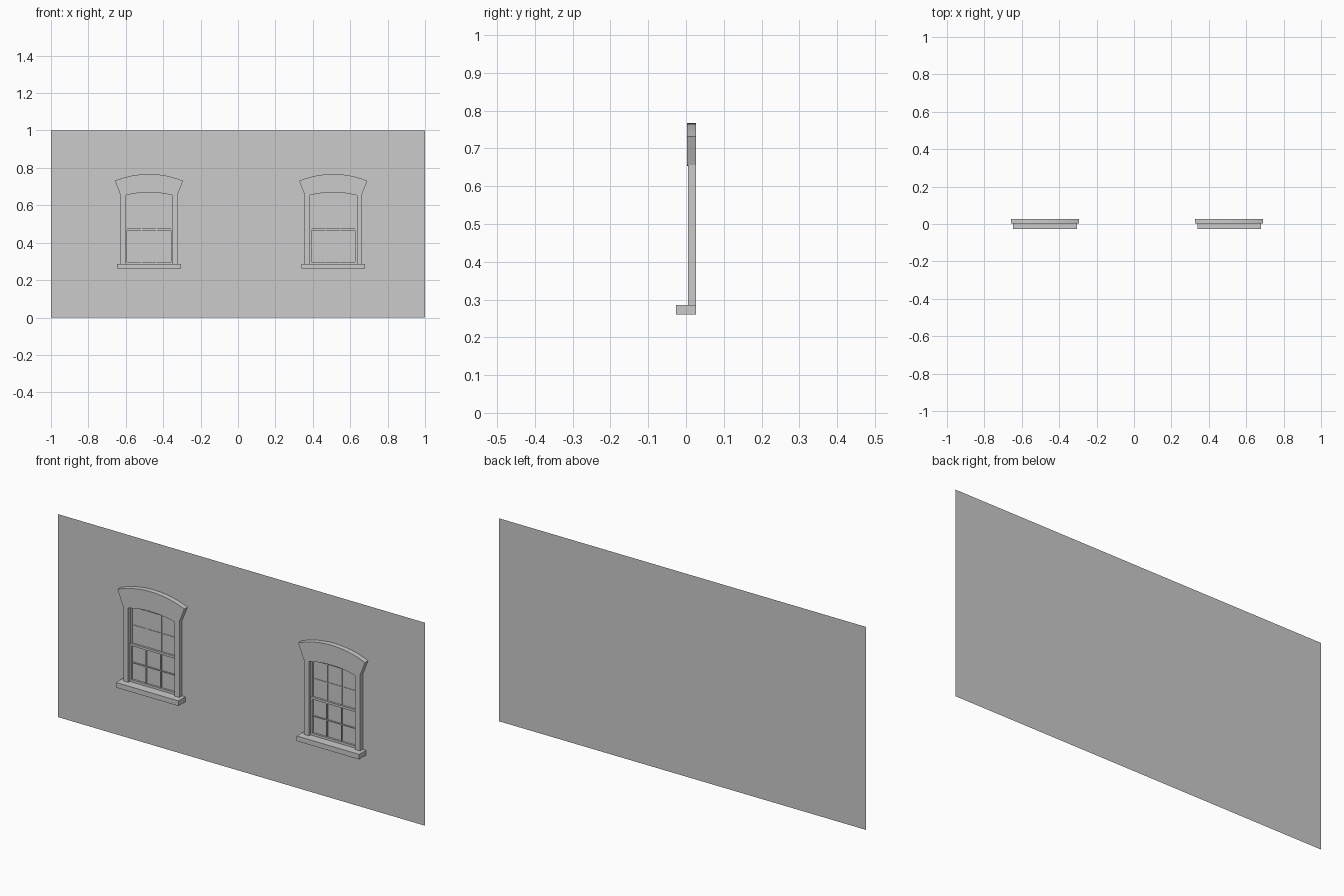
import bpy, bmesh, math

cube = bpy.data.objects.get("Cube")
if cube:
    bpy.data.objects.remove(cube, do_unlink=True)

grey = bpy.data.materials.new("plain_grey")
grey.use_nodes = True
colour = (0.6, 0.6, 0.6, 1)
grey.diffuse_color = colour
grey.node_tree.nodes["Principled BSDF"].inputs["Base Color"].default_value = colour

WALL_Y = 0.027
BACK = WALL_Y - 0.0004


def finish(name, bm):
    bmesh.ops.recalc_face_normals(bm, faces=bm.faces)
    mesh = bpy.data.meshes.new(name)
    bm.to_mesh(mesh)
    bm.free()
    mesh.materials.append(grey)
    obj = bpy.data.objects.new(name, mesh)
    bpy.context.collection.objects.link(obj)
    return obj


def prism(name, outline, front):
    """Extrude an x-z outline from the wall out to the front depth."""
    bm = bmesh.new()
    face = bm.faces.new([bm.verts.new((x, BACK, z)) for x, z in outline])
    ext = bmesh.ops.extrude_face_region(bm, geom=[face])["geom"]
    for v in ext:
        if isinstance(v, bmesh.types.BMVert):
            v.co.y = front
    return finish(name, bm)


def box(name, x0, x1, z0, z1, front):
    return prism(name, [(x0, z0), (x1, z0), (x1, z1), (x0, z1)], front)


def arch(cx, half, z_end, z_top, steps=12):
    """Points on a shallow circular arc, left to right."""
    rise = z_top - z_end
    r = (half * half + rise * rise) / (2 * rise)
    a = math.asin(half / r)
    angles = [-a + 2 * a * i / steps for i in range(steps + 1)]
    return [(cx + r * math.sin(t), z_top - r + r * math.cos(t)) for t in angles]


def sash(name, cx, z0, z1, front, rail):
    """Sash frame with three columns and two rows of panes."""
    w = 0.126
    for side, s in (("left", 1), ("right", -1)):
        a, b = sorted((cx + s * w, cx + s * (w - 0.009)))
        box(f"{name}_{side}_stile", a, b, z0, z1, front)
        m = cx + s * 0.04
        box(f"{name}_{side}_muntin", m - 0.002, m + 0.002, z0, z1, front + 0.003)
    box(f"{name}_bottom_rail", cx - w, cx + w, z0, z0 + rail, front)
    box(f"{name}_top_rail", cx - w, cx + w, z1 - rail, z1, front)
    mid = (z0 + z1) / 2
    box(f"{name}_cross_muntin", cx - w, cx + w, mid - 0.002, mid + 0.002, front + 0.003)


def window(side, cx):
    # Projecting sill
    box(f"{side}_sill", cx - 0.17, cx + 0.17, 0.261, 0.286, -0.027)
    # Side jambs
    for jamb, s in (("left", 1), ("right", -1)):
        a, b = sorted((cx + s * 0.153, cx + s * 0.126))
        box(f"{side}_window_{jamb}_jamb", a, b, 0.286, 0.658, 0.005)
    # Flared arched hood
    top = arch(cx, 0.182, 0.731, 0.767)
    low = arch(cx, 0.126, 0.653, 0.669)
    foot = [(cx + 0.153, 0.656)], [(cx - 0.153, 0.656)]
    prism(f"{side}_arched_hood", top + foot[0] + low[::-1] + foot[1], 0.002)
    # Double-hung sashes
    sash(f"{side}_lower_sash", cx, 0.286, 0.475, 0.017, 0.011)
    sash(f"{side}_upper_sash", cx, 0.465, 0.662, 0.021, 0.008)


# Single-sheet wall
bm = bmesh.new()
bm.faces.new([bm.verts.new((x, WALL_Y, z)) for x, z in ((-1, 0), (1, 0), (1, 1), (-1, 1))])
finish("wall", bm)

window("right", -0.476)
window("left", 0.509)
